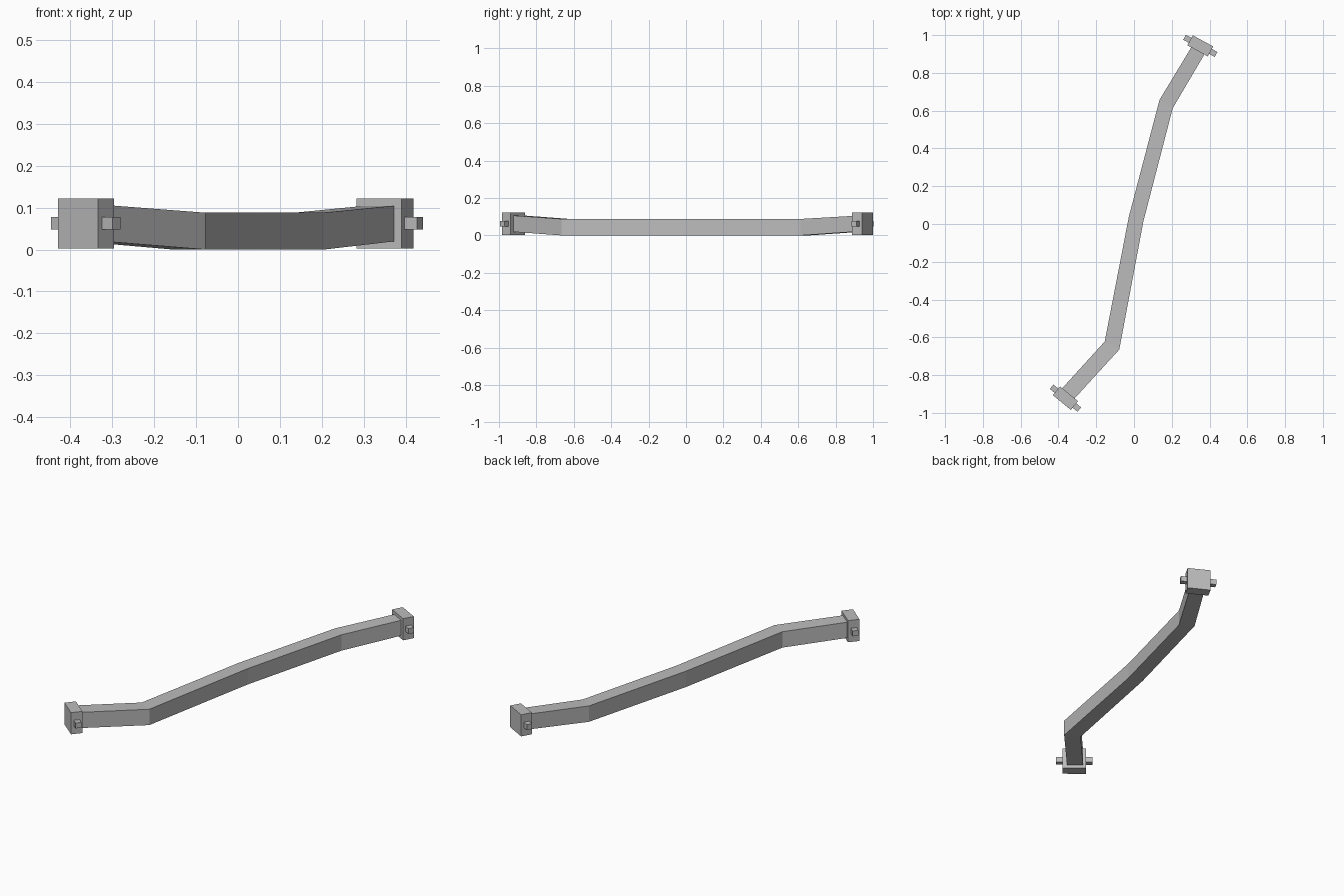
import bpy
import bmesh
from math import radians
from mathutils import Matrix

cube = bpy.data.objects.get("Cube")
if cube:
    bpy.data.objects.remove(cube, do_unlink=True)

GREY = (0.5, 0.5, 0.5, 1.0)
grey = bpy.data.materials.new("plain grey")
grey.use_nodes = True
grey.diffuse_color = GREY
grey.node_tree.nodes["Principled BSDF"].inputs["Base Color"].default_value = GREY


def add_object(name, bm):
    bmesh.ops.recalc_face_normals(bm, faces=bm.faces)
    mesh = bpy.data.meshes.new(name)
    bm.to_mesh(mesh)
    bm.free()
    mesh.materials.append(grey)
    obj = bpy.data.objects.new(name, mesh)
    bpy.context.collection.objects.link(obj)
    return obj


def add_box(name, centre, size, angle):
    bm = bmesh.new()
    bmesh.ops.create_cube(bm, size=1)
    bm.transform(Matrix.Diagonal((*size, 1)))
    obj = add_object(name, bm)
    obj.location = centre
    obj.rotation_euler.z = radians(angle)


# Bent beam: left edge, right edge, bottom and top at each station
stations = [
    ((-0.385, -0.875), (-0.325, -0.935), 0.02, 0.107),
    ((-0.155, -0.622), (-0.078, -0.665), 0.0, 0.088),
    ((-0.027, 0.04), (0.05, 0.015), 0.0, 0.088),
    ((0.135, 0.657), (0.205, 0.613), 0.0, 0.088),
    ((0.308, 0.943), (0.377, 0.905), 0.02, 0.105),
]
bm = bmesh.new()
rings = []
for left, right, low, high in stations:
    corners = [(*left, low), (*right, low), (*right, high), (*left, high)]
    rings.append([bm.verts.new(c) for c in corners])
for a, b in zip(rings, rings[1:]):
    for i in range(4):
        j = (i + 1) % 4
        bm.faces.new((a[i], a[j], b[j], b[i]))
bm.faces.new(rings[0])
bm.faces.new(rings[-1])
add_object("bent_beam", bm)

# End blocks, each with a square cross pin
for end, x, y, angle in (("front", -0.363, -0.922, -39.5),
                         ("back", 0.351, 0.943, -28.5)):
    add_box(end + "_block", (x, y, 0.062), (0.123, 0.06, 0.12), angle)
    add_box(end + "_pin", (x, y, 0.063), (0.19, 0.03, 0.03), angle)
